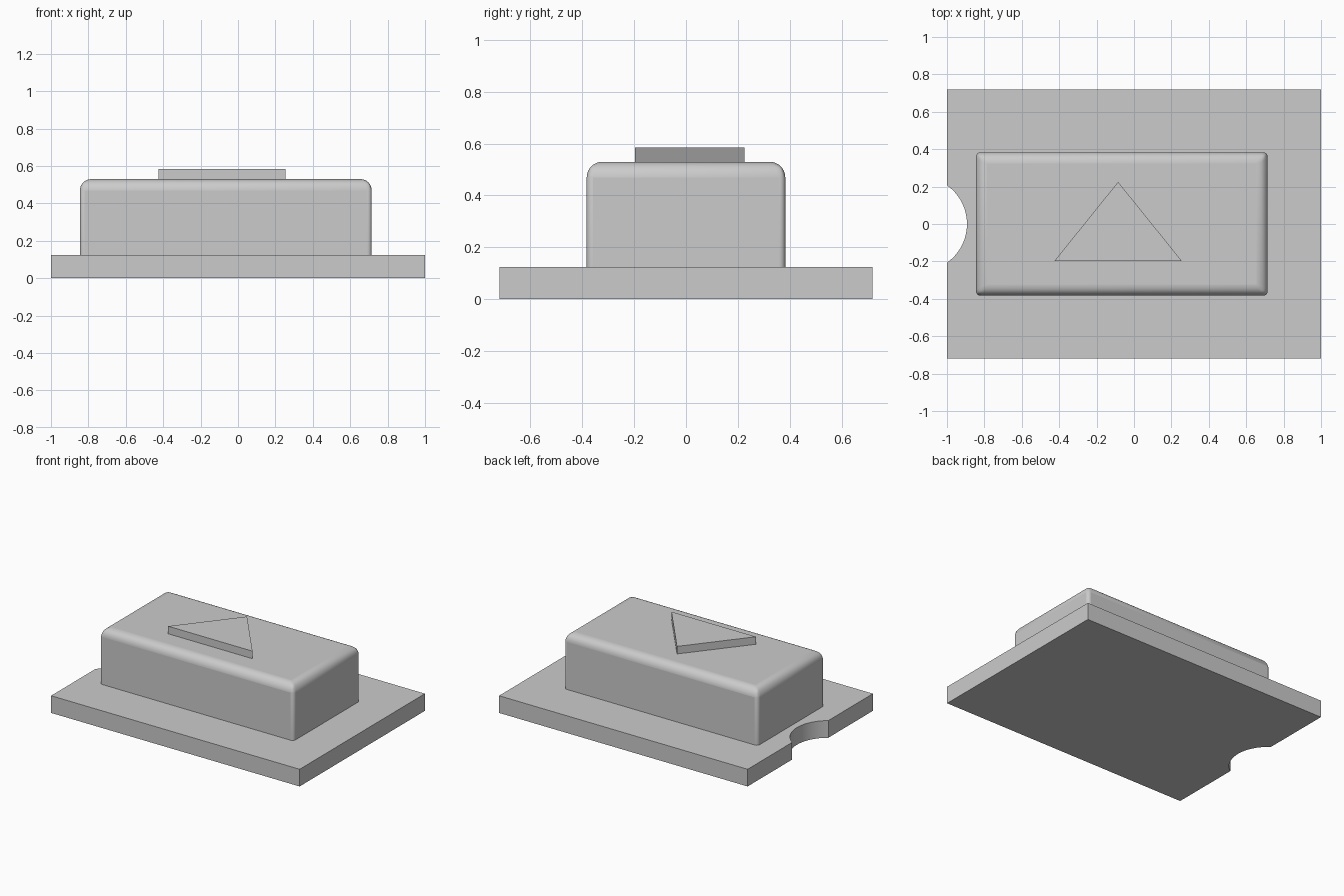
import bpy
import bmesh
import math

cube = bpy.data.objects.get("Cube")
if cube:
    bpy.data.objects.remove(cube)

grey = bpy.data.materials.new("plain grey")
grey.use_nodes = True
colour = (0.6, 0.6, 0.6, 1)
grey.diffuse_color = colour
grey.node_tree.nodes["Principled BSDF"].inputs["Base Color"].default_value = colour


def prism(name, outline, z0, z1):
    """Extrude a counter-clockwise outline from z0 up to z1."""
    bm = bmesh.new()
    base = bm.faces.new([bm.verts.new((x, y, z0)) for x, y in outline])
    top = bmesh.ops.extrude_face_region(bm, geom=[base], use_keep_orig=True)
    for v in top["geom"]:
        if isinstance(v, bmesh.types.BMVert):
            v.co.z = z1
    bmesh.ops.recalc_face_normals(bm, faces=bm.faces)
    mesh = bpy.data.meshes.new(name)
    bm.to_mesh(mesh)
    bm.free()
    mesh.materials.append(grey)
    obj = bpy.data.objects.new(name, mesh)
    bpy.context.collection.objects.link(obj)
    return obj


def smooth(obj):
    bpy.ops.object.select_all(action="DESELECT")
    obj.select_set(True)
    bpy.context.view_layer.objects.active = obj
    bpy.ops.object.shade_smooth_by_angle(angle=math.radians(30))


# Base plate with a round bite in its right end
half_chord, depth = 0.207, 0.107
radius = (half_chord ** 2 + depth ** 2) / (2 * depth)
centre = -1 + depth - radius
sweep = math.asin(half_chord / radius)
steps = 24
bite = [(centre + radius * math.cos(a), radius * math.sin(a))
        for a in (sweep * (2 * i / steps - 1) for i in range(steps + 1))]
plate = prism("base_plate",
              [(-1, -0.72), (1, -0.72), (1, 0.72), (-1, 0.72)] + bite[::-1],
              0, 0.125)
smooth(plate)

# Raised block: generous top rounding, tighter upright corners
z_top = 0.53
block = prism("raised_block",
              [(-0.845, -0.383), (0.715, -0.383), (0.715, 0.383), (-0.845, 0.383)],
              0.125, z_top)
mesh = block.data
weights = mesh.attributes.new("bevel_weight_edge", "FLOAT", "EDGE")
for edge in mesh.edges:
    heights = [mesh.vertices[i].co.z for i in edge.vertices]
    if min(heights) > z_top - 0.01:
        weights.data[edge.index].value = 1.0
    elif max(heights) > z_top - 0.01:
        weights.data[edge.index].value = 0.4
bevel = block.modifiers.new("rounding", "BEVEL")
bevel.limit_method = "WEIGHT"
bevel.width = 0.06
bevel.segments = 8
smooth(block)

# Triangular arrow marker on top
prism("arrow_marker", [(-0.425, -0.197), (0.255, -0.197), (-0.085, 0.225)],
      z_top, 0.585)
